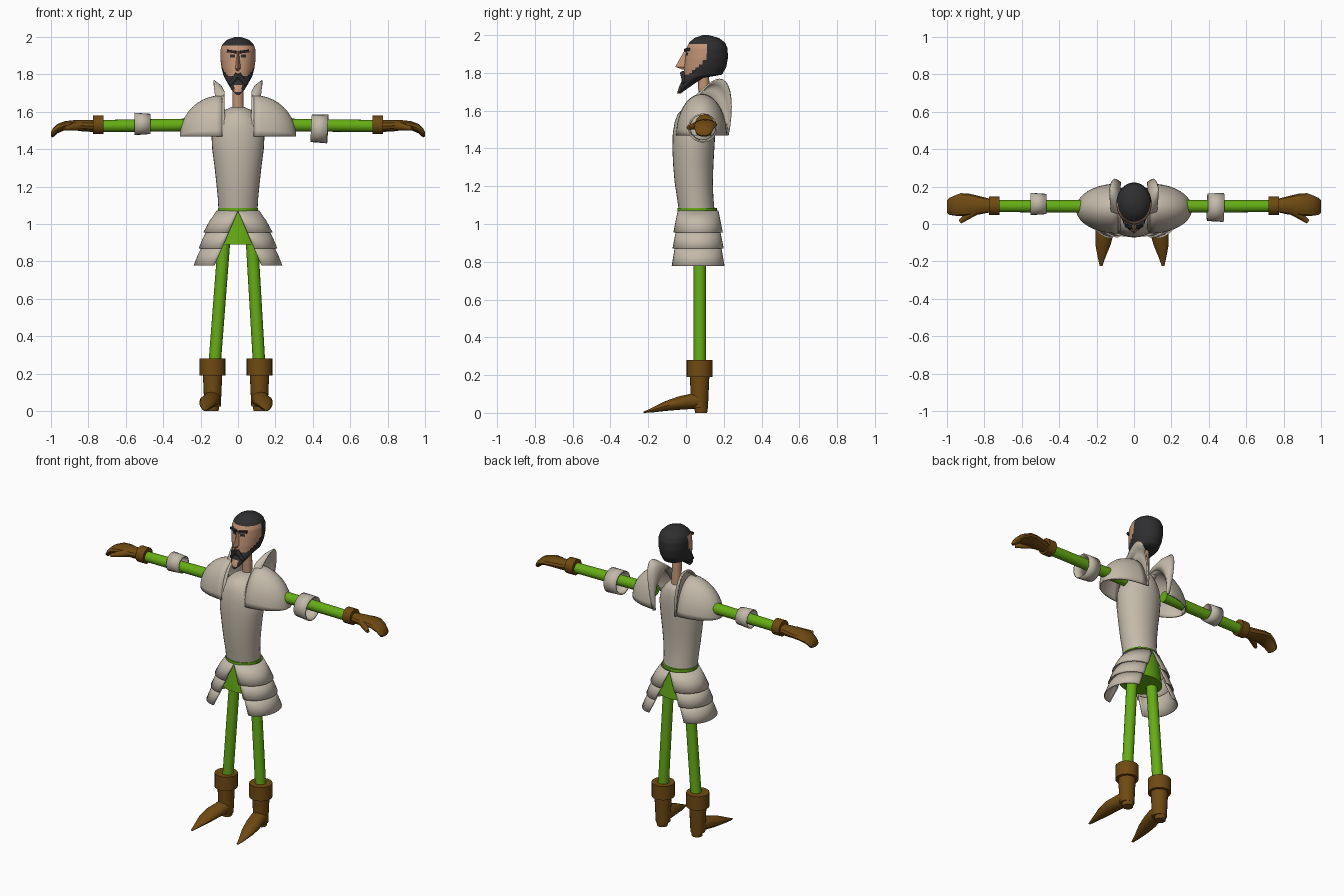
import bpy, bmesh, math
from mathutils import Vector

if "Cube" in bpy.data.objects:
    bpy.data.objects.remove(bpy.data.objects["Cube"])


def material(name, rgb):
    m = bpy.data.materials.new(name)
    m.diffuse_color = (*rgb, 1)
    m.use_nodes = True
    m.node_tree.nodes["Principled BSDF"].inputs["Base Color"].default_value = m.diffuse_color
    return m


STEEL = material("pale_steel", (0.55, 0.49, 0.40))
GREEN = material("green_cloth", (0.13, 0.42, 0.007))
BROWN = material("brown_leather", (0.16, 0.068, 0.006))
SKIN = material("skin", (0.55, 0.30, 0.18))
HAIR = material("dark_hair", (0.028, 0.028, 0.03))


def loft(name, rings, mat, closed=True, caps=True, thick=0, angle=40):
    """Skin a list of equal-length point rings."""
    bm = bmesh.new()
    vs = [[bm.verts.new(p) for p in r] for r in rings]
    n = len(rings[0])
    for a, b in zip(vs, vs[1:]):
        for i in range(n if closed else n - 1):
            j = (i + 1) % n
            bm.faces.new((a[i], a[j], b[j], b[i]))
    if closed and caps:
        bm.faces.new(vs[0])
        bm.faces.new(vs[-1])
    bmesh.ops.remove_doubles(bm, verts=bm.verts, dist=1e-5)
    bmesh.ops.recalc_face_normals(bm, faces=bm.faces)
    me = bpy.data.meshes.new(name)
    bm.to_mesh(me)
    bm.free()
    ob = bpy.data.objects.new(name, me)
    bpy.context.collection.objects.link(ob)
    me.materials.append(mat)
    if thick:
        s = ob.modifiers.new("thickness", 'SOLIDIFY')
        s.thickness = thick
        s.offset = 0
    bpy.ops.object.select_all(action='DESELECT')
    bpy.context.view_layer.objects.active = ob
    ob.select_set(True)
    bpy.ops.object.shade_smooth_by_angle(angle=math.radians(angle))
    return ob


def oval(axis, pos, a0, a1, b0, b1, n=24):
    """Ellipse across one axis, given its extents on the other two axes."""
    pts = []
    for i in range(n):
        t = 2 * math.pi * i / n
        a = (a0 + a1) / 2 + (a1 - a0) / 2 * math.sin(t)
        b = (b0 + b1) / 2 - (b1 - b0) / 2 * math.cos(t)
        pts.append({'x': (pos, a, b), 'y': (a, pos, b), 'z': (a, b, pos)}[axis])
    return pts


def tube(name, p, q, r0, r1, mat, n=16, caps=True, thick=0):
    p, q = Vector(p), Vector(q)
    rot = (q - p).to_track_quat('Z', 'Y')
    rings = [[c + rot @ Vector((r * math.cos(6.283185 * i / n), r * math.sin(6.283185 * i / n), 0))
              for i in range(n)] for c, r in ((p, r0), (q, r1))]
    return loft(name, rings, mat, caps=caps, thick=thick)


def box(name, loc, size, rot, mat):
    bpy.ops.mesh.primitive_cube_add(size=1, location=loc, rotation=rot)
    ob = bpy.context.object
    ob.name = name
    ob.scale = size
    ob.data.materials.append(mat)
    return ob


def lerp(table, z):
    for a, b in zip(table, table[1:]):
        if z <= b[0]:
            k = (z - a[0]) / (b[0] - a[0])
            return [u + (v - u) * k for u, v in zip(a, b)]
    return table[-1]


# breastplate: z, half width, front, back
torso = [(1.085, .105, -.04, .15), (1.14, .108, -.048, .145), (1.22, .116, -.06, .142),
         (1.31, .126, -.068, .145), (1.40, .138, -.072, .15), (1.48, .142, -.07, .155),
         (1.54, .128, -.06, .155), (1.58, .10, -.045, .15), (1.61, .068, -.015, .14),
         (1.625, .035, .03, .12)]
loft("breastplate", [oval('z', z, -w, w, f, b, 32) for z, w, f, b in torso], STEEL)

# green waistband and breeches
loft("waistband", [oval('z', z, -.108, .108, -.045, .163, 32) for z in (1.07, 1.086)], GREEN)
loft("breeches", [oval('z', z, -w, w, f, b, 32) for z, w, f, b in
                  ((1.075, .1, -.035, .155), (.98, .125, -.045, .165), (.89, .14, -.05, .17))], GREEN)

# neck
tube("neck", (0, .1, 1.58), (0, .09, 1.84), .03, .03, SKIN)

# head: z, half width, front, back
skull = [(1.69, .008, -.047, -.03), (1.72, .036, -.04, .012), (1.75, .054, -.026, .055),
         (1.775, .068, -.016, .10), (1.79, .076, -.012, .19), (1.83, .087, -.01, .213),
         (1.88, .094, -.004, .222), (1.93, .094, .002, .22), (1.96, .084, .016, .207),
         (1.985, .058, .045, .175), (2.0, .015, .09, .12)]
zs = [1.69 + .31 * i / 40 for i in range(41)]
head = loft("head", [oval('z', z, -w, w, f, b, 40) for z, w, f, b in
                     (lerp(skull, z) for z in zs)], HAIR, angle=60)
head.data.materials.append(SKIN)
hairline = [(1.79, .015), (1.83, .06), (1.87, .10), (1.95, .112)]
for p in head.data.polygons:
    c = p.center
    face = 1.79 < c.z < 1.952 and c.y < lerp(hairline, c.z)[1]
    chin = 1.708 < c.z < 1.748 and abs(c.x) < .02 and c.y < 0
    eye = 1.892 < c.z < 1.91 and .012 < abs(c.x) < .045 and c.y < .04
    p.material_index = 1 if (face or chin) and not eye else 0

# nose
loft("nose", [[(-w, .02, z), (0, y, z), (w, .02, z)] for z, w, y in
              ((1.818, .018, -.02), (1.832, .023, -.057), (1.88, .016, -.03), (1.925, .01, -.004))],
     SKIN, angle=20)

for s, side in ((-1, "left"), (1, "right")):
    # eyebrow and moustache half
    box("eyebrow_" + side, (s * .033, .006, 1.922), (.05, .02, .014), (0, s * -.12, s * .32), HAIR)
    tube("moustache_" + side, (0, -.016, 1.80), (s * .042, -.008, 1.745), .016, .011, HAIR, 10)

    # pauldron dome, open below and towards the neck
    dome = []
    for i in range(11):
        u = i / 10 * math.pi / 2
        k = max(math.cos(u), .02)
        dome.append([(s * (.085 + .222 * math.sin(u)), .082 - .13 * k * math.cos(t),
                      1.468 + .217 * k * math.sin(t))
                     for t in (math.pi * j / 20 for j in range(21))])
    loft("pauldron_" + side, dome, STEEL, closed=False, thick=.008, angle=60)

    # flared collar rising from the pauldron's inner edge, highest at the back
    collar = []
    for k in (0, .33, .67, 1):
        row = []
        for j in range(21):
            t = math.pi * j / 20
            h = math.sin(t)
            lean = (1 - math.cos(t)) / 2
            row.append((s * (.085 - .015 * math.sin(k * math.pi) + .045 * k * k * h),
                        .082 - .13 * math.cos(t) + k * (.07 * h + .01 * lean),
                        1.468 + .217 * h + k * .125 * h * lean ** .7))
        collar.append(row)
    loft("collar_" + side, collar, STEEL, closed=False, thick=.008, angle=60)

    # hip plates: z top, z bottom, outer x at top and bottom, y radius at top and bottom
    for n, (z1, z0, x1, x0, r1, r0) in enumerate(((1.07, .955, .112, .182, .105, .128),
                                                  (.975, .87, .158, .207, .112, .133),
                                                  (.89, .778, .185, .234, .118, .137))):
        rows = []
        for k in (0, .5, 1):
            z = z1 + (z0 - z1) * k
            xo = x1 + (x0 - x1) * (k ** .85 if k else 0)
            r = r1 + (r0 - r1) * k
            gap = max(0, (1.07 - z) * .43)
            rows.append([(s * (gap + (xo - gap) * math.sin(t)), .064 - r * math.cos(t), z)
                         for t in (math.pi * j / 20 for j in range(21))])
        loft(f"hip_plate_{n + 1}_{side}", rows, STEEL, closed=False, thick=.006, angle=60)

    # leg and boot
    mid = -.0105
    bx = mid + s * .1255
    tube("leg_" + side, (s * .075, .073, .90), (mid * .6 + s * .121, .073, .22), .033, .033, GREEN)
    tube("boot_cuff_" + side, (bx, .072, .19), (bx, .072, .28), .069, .069, BROWN, 20)
    tube("boot_shaft_" + side, (bx, .072, .025), (bx, .072, .2), .044, .052, BROWN, 20)
    tube("boot_heel_" + side, (bx, .08, 0), (bx, .08, .03), .032, .036, BROWN)
    foot = [(.085, .1255, .044, .022, .115), (.02, .133, .049, .02, .1), (-.04, .146, .05, .016, .087),
            (-.11, .155, .041, .01, .062), (-.18, .163, .02, .002, .027), (-.225, .166, .007, 0, .006)]
    loft("boot_foot_" + side, [oval('y', y, mid + s * x - w, mid + s * x + w, a, b, 12)
                               for y, x, w, a, b in foot], BROWN)

    # arm and glove
    tube("arm_" + side, (s * .15, .094, 1.53), (s * .75, .096, 1.524), .035, .032, GREEN)
    tube("glove_cuff_" + side, (s * .72, .098, 1.53), (s * .775, .098, 1.53), .05, .05, BROWN, 20)
    hand = [(.77, .062, .135, 1.492, 1.556), (.83, .05, .15, 1.495, 1.556), (.88, .045, .162, 1.502, 1.555),
            (.925, .042, .165, 1.502, 1.55), (.965, .045, .15, 1.485, 1.535),
            (.99, .05, .138, 1.462, 1.512), (1.0, .06, .125, 1.468, 1.492)]
    loft("glove_" + side, [oval('x', s * x, a, b, c, d, 12) for x, a, b, c, d in hand], BROWN, angle=30)
    tube("thumb_" + side, (s * .845, .075, 1.525), (s * .93, .012, 1.51), .026, .011, BROWN, 10)

# elbow bands, the second one larger and lower
tube("elbow_band_left", (-.468, .107, 1.535), (-.553, .107, 1.535), .05, .056, STEEL, 20, False, .008)
tube("elbow_band_right", (.392, .09, 1.512), (.48, .088, 1.508), .07, .073, STEEL, 20, False, .008)
